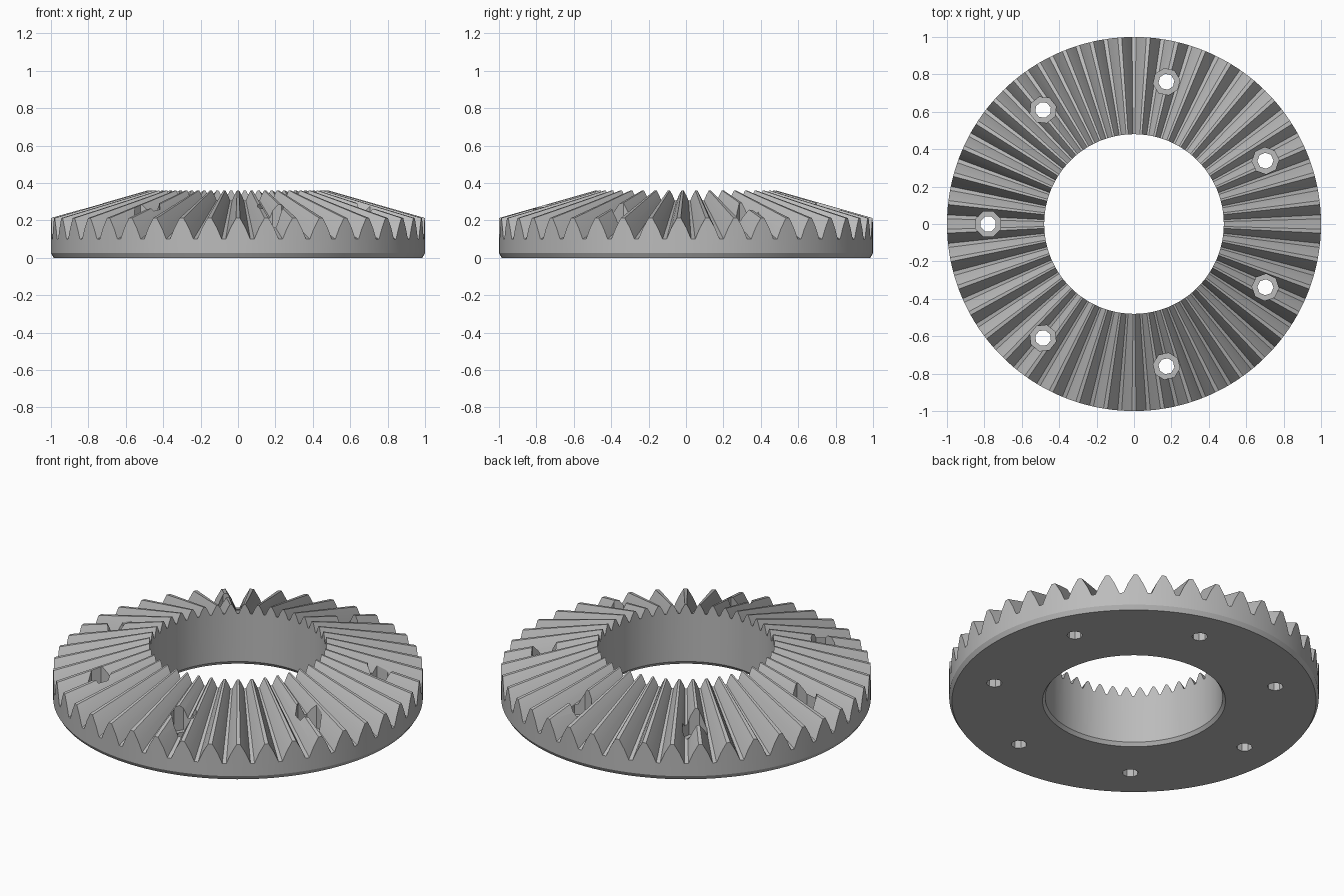
import bpy
import bmesh
from math import pi, sin, cos, radians
from mathutils import Matrix, Vector

cube = bpy.data.objects.get("Cube")
if cube:
    bpy.data.objects.remove(cube, do_unlink=True)

TEETH = 41
PITCH = 2 * pi / TEETH
BORE = 0.48
APEX = 0.498        # height at which all tooth lines converge on the axis
HOLES = 7
HOLE_CIRCLE = 0.78

# One plain grey for the whole gear
steel = bpy.data.materials.new("steel_grey")
steel.use_nodes = True
grey = (0.5, 0.5, 0.5, 1)
steel.diffuse_color = grey
steel.node_tree.nodes["Principled BSDF"].inputs["Base Color"].default_value = grey


def add_object(name, bm):
    bmesh.ops.recalc_face_normals(bm, faces=bm.faces)
    mesh = bpy.data.meshes.new(name)
    bm.to_mesh(mesh)
    bm.free()
    obj = bpy.data.objects.new(name, mesh)
    bpy.context.collection.objects.link(obj)
    return obj


# Gear body: a closed section swept round, with the tooth shape in its top edge
tooth = [(-0.43, 0.10), (-0.27, 0.158), (-0.07, 0.213),
         (0.07, 0.213), (0.27, 0.158), (0.43, 0.10)]
bm = bmesh.new()
columns = []
for i in range(TEETH):
    for offset, top in tooth:
        angle = -pi / 2 + (i + offset) * PITCH
        inner_top = APEX - (APEX - top) * BORE
        section = [(0.985, 0), (1, 0.025), (1, top),
                   (BORE, inner_top), (BORE, 0.02), (BORE + 0.015, 0)]
        columns.append([bm.verts.new((r * cos(angle), r * sin(angle), z))
                        for r, z in section])
for a, b in zip(columns, columns[1:] + columns[:1]):
    for k in range(len(a)):
        n = (k + 1) % len(a)
        bm.faces.new((a[k], b[k], b[n], a[n]))
gear = add_object("bevel_gear", bm)
gear.data.materials.append(steel)


# Bolt holes: eight-sided through holes under wider flat-bottomed recesses
def bolt_cutter(name, radius, bottom, top):
    bm = bmesh.new()
    for i in range(HOLES):
        angle = pi + i * 2 * pi / HOLES
        place = (Matrix.Rotation(angle, 4, "Z")
                 @ Matrix.Translation(Vector((HOLE_CIRCLE, 0, (bottom + top) / 2)))
                 @ Matrix.Rotation(radians(22.5), 4, "Z"))
        bmesh.ops.create_cone(bm, cap_ends=True, segments=8, radius1=radius,
                              radius2=radius, depth=top - bottom, matrix=place)
    cutter = add_object(name, bm)
    cutter.hide_render = True
    return cutter


bpy.ops.object.select_all(action="DESELECT")
bpy.context.view_layer.objects.active = gear
gear.select_set(True)
for name, radius, bottom in (("recess_cutter", 0.072, 0.14),
                             ("hole_cutter", 0.043, -0.1)):
    cutter = bolt_cutter(name, radius, bottom, 0.6)
    cut = gear.modifiers.new(name, "BOOLEAN")
    cut.operation = "DIFFERENCE"
    cut.solver = "EXACT"
    cut.object = cutter
    bpy.ops.object.modifier_apply(modifier=cut.name)
    bpy.data.objects.remove(cutter, do_unlink=True)

bpy.ops.object.shade_smooth_by_angle(angle=radians(20))
